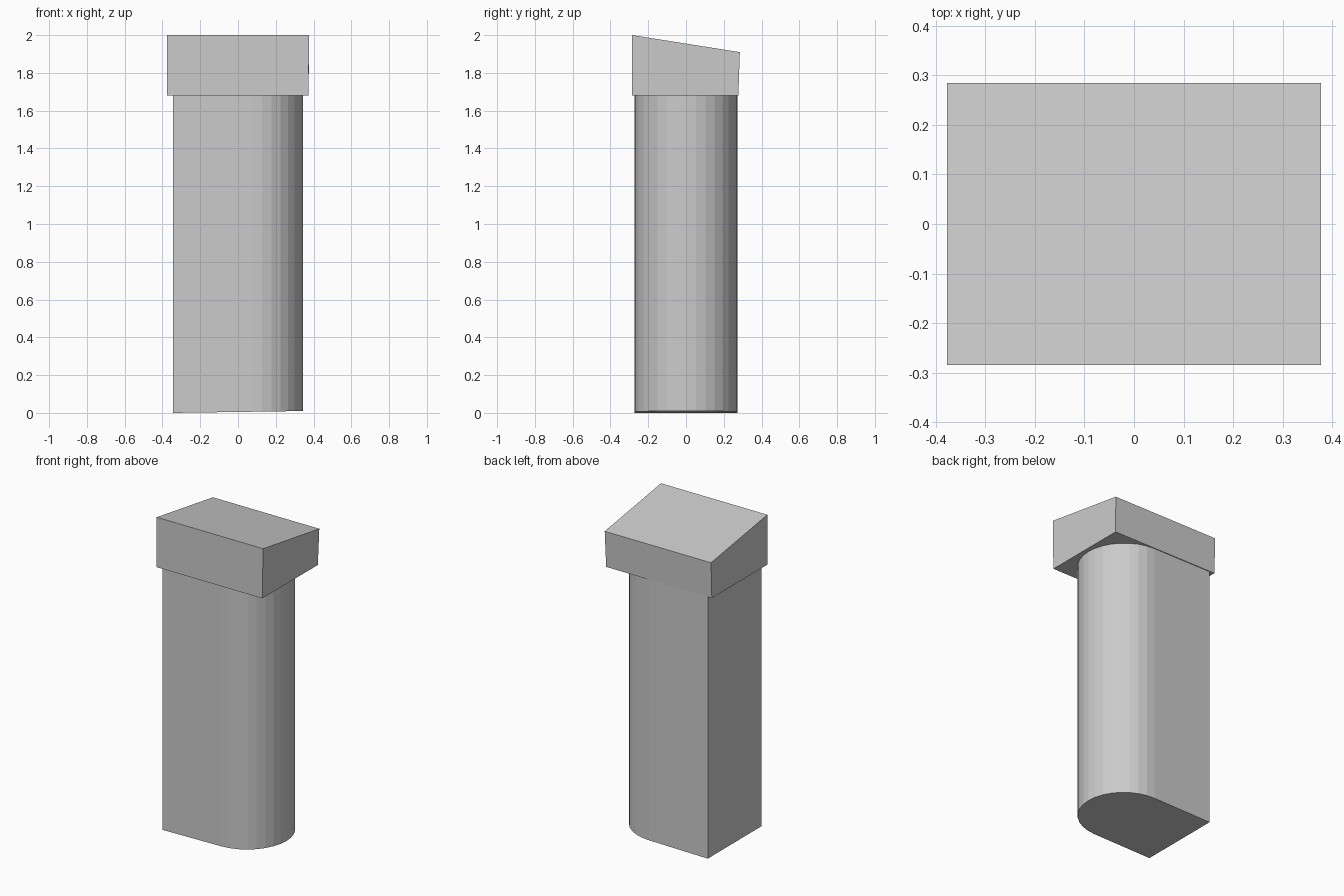
import bpy, bmesh, math

if "Cube" in bpy.data.objects:
    bpy.data.objects.remove(bpy.data.objects["Cube"])


def prism(name, bottom, top):
    """Closed solid from two matching outlines."""
    bm = bmesh.new()
    lo = [bm.verts.new(p) for p in bottom]
    hi = [bm.verts.new(p) for p in top]
    bm.faces.new(lo[::-1])
    bm.faces.new(hi)
    n = len(lo)
    for i in range(n):
        j = (i + 1) % n
        bm.faces.new((lo[i], lo[j], hi[j], hi[i]))
    bmesh.ops.recalc_face_normals(bm, faces=bm.faces)
    mesh = bpy.data.meshes.new(name)
    bm.to_mesh(mesh)
    bm.free()
    ob = bpy.data.objects.new(name, mesh)
    bpy.context.collection.objects.link(ob)
    return ob


# Shaft: square back end, half-round front end, barely tilted foot
R, CX, LEFT, SEG = 0.272, 0.073, -0.345, 16
outline = [(LEFT, -R)]
for i in range(SEG + 1):
    a = -math.pi / 2 + math.pi * i / SEG
    outline.append((CX + R * math.cos(a), R * math.sin(a)))
outline.append((LEFT, R))
prism("shaft",
      [(x, y, 0.01 * (x - LEFT) / 0.69) for x, y in outline],
      [(x, y, 1.68) for x, y in outline])

# Cap: block with a top sloping down toward the back
base = [(-0.377, -0.285), (0.372, -0.285), (0.372, 0.277), (-0.377, 0.277)]
roof = [(-0.377, -0.285, 2.0), (0.377, -0.285, 2.0),
        (0.377, 0.285, 1.91), (-0.377, 0.285, 1.91)]
prism("cap", [(x, y, 1.68) for x, y in base], roof)
